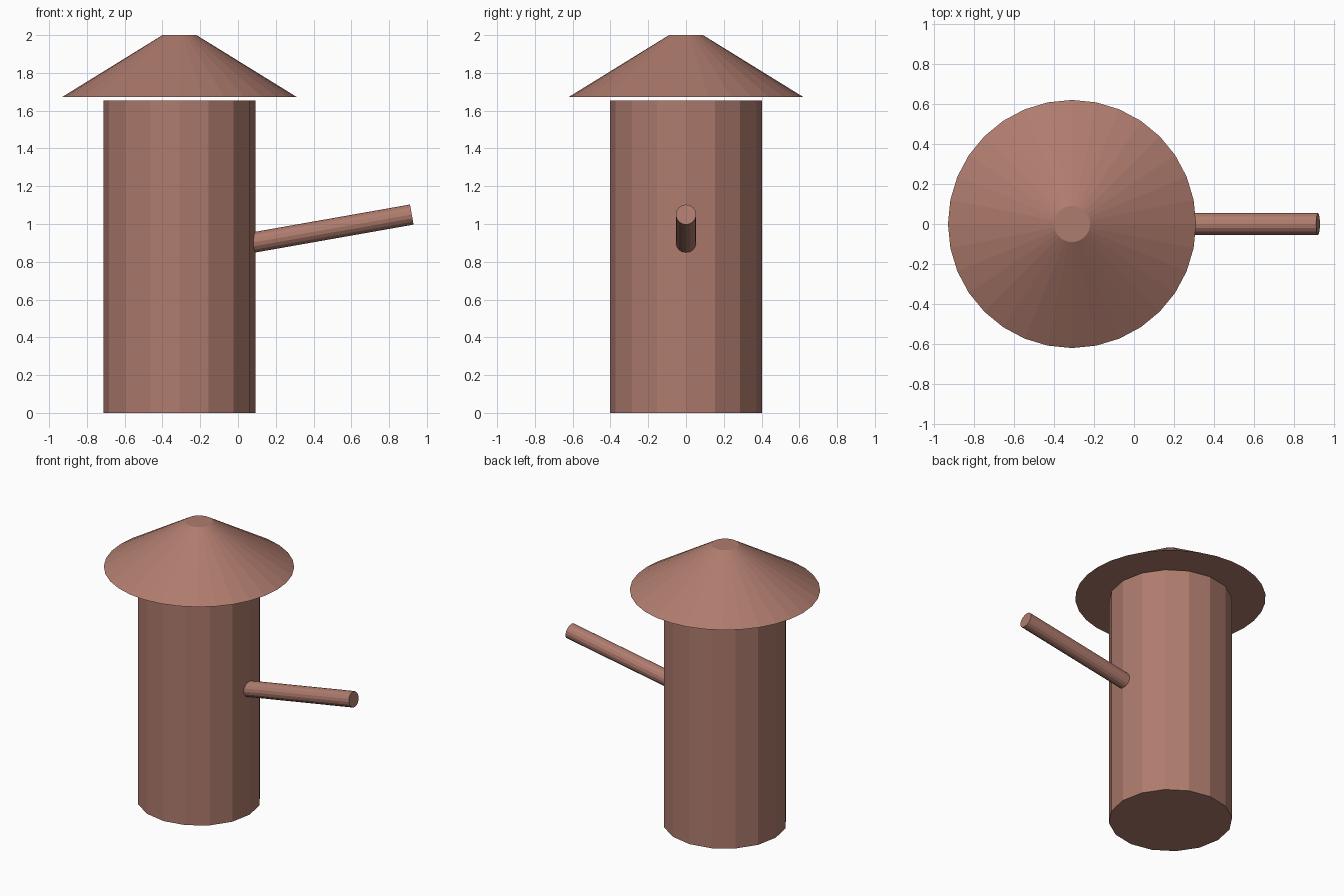
import bpy
from math import radians, sin, cos
from mathutils import Vector

if "Cube" in bpy.data.objects:
    bpy.data.objects.remove(bpy.data.objects["Cube"])

CX = -0.31  # axis of the trunk and cap

mat = bpy.data.materials.new("terracotta")
mat.diffuse_color = (0.43, 0.2, 0.155, 1)
mat.use_nodes = True
mat.node_tree.nodes["Principled BSDF"].inputs["Base Color"].default_value = mat.diffuse_color


def cone(name, sides, r1, r2, depth, loc, rot=(0, 0, 0)):
    """Flat-shaded capped cone or cylinder with the shared colour."""
    bpy.ops.mesh.primitive_cone_add(vertices=sides, radius1=r1, radius2=r2,
                                    depth=depth, location=loc, rotation=rot)
    ob = bpy.context.object
    ob.name = name
    ob.data.materials.append(mat)
    return ob


# Trunk: 16-sided column
cone("trunk", 16, 0.403, 0.403, 1.653, (CX, 0, 0.8265))

# Cap: truncated cone floating just above the trunk
cone("cap", 32, 0.62, 0.09, 0.327, (CX, 0, 1.8365))

# Branch: thin rod rising 10 degrees, its root sunk slightly into the trunk
tilt = radians(10)
tip = Vector((0.92, 0, 1.05))
length = 0.9
centre = tip - Vector((cos(tilt), 0, sin(tilt))) * length / 2
cone("branch", 16, 0.054, 0.054, length, centre, (0, radians(90) - tilt, 0))
